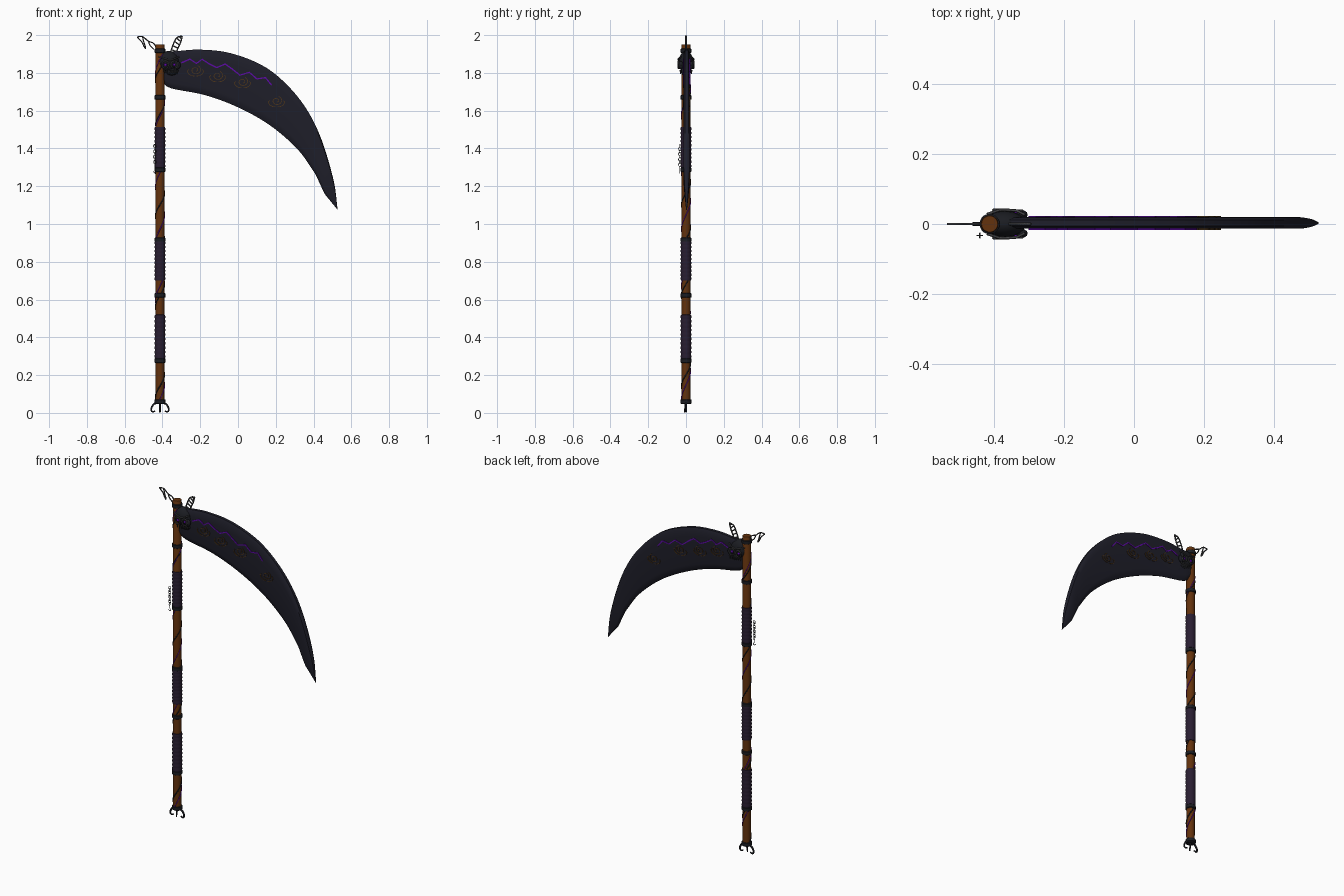
import bpy, bmesh, math
from mathutils import Vector

old = bpy.data.objects.get("Cube")
if old:
    bpy.data.objects.remove(old)


def material(name, r, g, b):
    m = bpy.data.materials.new(name)
    m.use_nodes = True
    m.diffuse_color = (r, g, b, 1)
    bsdf = next(n for n in m.node_tree.nodes if n.type == 'BSDF_PRINCIPLED')
    bsdf.inputs["Base Color"].default_value = (r, g, b, 1)
    return m


WOOD = material("brown wood", .125, .032, .004)
STEEL = material("dark blade steel", .0135, .0135, .023)
IRON = material("black iron", .011, .012, .016)
WRAP = material("purple leather", .022, .013, .031)
GLOW = material("violet glow", .11, .003, .38)
BRONZE = material("dull bronze", .075, .036, .01)
BONE = material("grey bone", .055, .055, .058)

POLE_X = -.413


def finish(name, bm, mat):
    bmesh.ops.recalc_face_normals(bm, faces=bm.faces)
    me = bpy.data.meshes.new(name)
    bm.to_mesh(me)
    bm.free()
    ob = bpy.data.objects.new(name, me)
    bpy.context.collection.objects.link(ob)
    me.materials.append(mat)
    bpy.context.view_layer.objects.active = ob
    bpy.ops.object.select_all(action='DESELECT')
    ob.select_set(True)
    bpy.ops.object.shade_smooth_by_angle(angle=math.radians(40))


def loft(bm, rings):
    """Skin closed rings of points and cap both ends."""
    rows = [[bm.verts.new(p) for p in ring] for ring in rings]
    n = len(rows[0])
    for a, b in zip(rows, rows[1:]):
        for i in range(n):
            j = (i + 1) % n
            bm.faces.new((a[i], a[j], b[j], b[i]))
    bm.faces.new(rows[0])
    bm.faces.new(rows[-1])


def lathe(name, profile, mat, sides=20):
    """Turn (radius, height) pairs around the pole axis."""
    bm = bmesh.new()
    angles = [math.tau * i / sides for i in range(sides)]
    loft(bm, [[(POLE_X + r * math.cos(a), r * math.sin(a), z) for a in angles] for r, z in profile])
    finish(name, bm, mat)


def ribbons(name, paths, y, half, mat):
    """Thin flat plates following (x, z) paths on a blade face."""
    bm = bmesh.new()
    for path in paths:
        pts = [Vector(p) for p in path]
        rings = []
        for i, p in enumerate(pts):
            d = (pts[min(i + 1, len(pts) - 1)] - pts[max(i - 1, 0)]).normalized()
            n = Vector((-d.y, d.x)) * half
            a, b = p + n, p - n
            rings.append([(a.x, y - .002, a.y), (a.x, y + .002, a.y),
                          (b.x, y + .002, b.y), (b.x, y - .002, b.y)])
        loft(bm, rings)
    finish(name, bm, mat)


def strand(name, paths, depth, mat, taper=1.0):
    """Round strands through lists of points, as one object."""
    cu = bpy.data.curves.new(name, 'CURVE')
    cu.dimensions = '3D'
    cu.bevel_depth = depth
    cu.bevel_resolution = 1
    cu.use_fill_caps = True
    for pts in paths:
        sp = cu.splines.new('POLY')
        sp.points.add(len(pts) - 1)
        for i, p in enumerate(pts):
            sp.points[i].co = (*p, 1)
            sp.points[i].radius = 1 + (taper - 1) * i / (len(pts) - 1)
    cu.materials.append(mat)
    bpy.context.collection.objects.link(bpy.data.objects.new(name, cu))


def smooth_path(pts, steps=6):
    """Catmull-Rom interpolation."""
    pts = [Vector(p) for p in pts]
    p = [2 * pts[0] - pts[1]] + pts + [2 * pts[-1] - pts[-2]]
    out = []
    for i in range(1, len(p) - 2):
        a, b, c, d = p[i - 1:i + 3]
        for k in range(steps):
            t = k / steps
            out.append(.5 * (2 * b + (c - a) * t + (2 * a - 5 * b + 4 * c - d) * t * t
                             + (3 * b - a - 3 * c + d) * t ** 3))
    return out + [pts[-1]]


def ball(name, centre, size, mat, segs=16):
    bm = bmesh.new()
    bmesh.ops.create_uvsphere(bm, u_segments=segs, v_segments=segs // 2 + 2, radius=1)
    bmesh.ops.scale(bm, vec=size, verts=bm.verts)
    bmesh.ops.translate(bm, vec=centre, verts=bm.verts)
    finish(name, bm, mat)


def circle(cx, y, cz, rx, rz, n=14):
    return [(cx + rx * math.cos(math.tau * i / n), y, cz + rz * math.sin(math.tau * i / n))
            for i in range(n + 1)]


# Pole, collars and grips
lathe("pole", [(.023, .05), (.024, 1), (.025, 1.945), (.023, 1.949)], WOOD)
for i, z in enumerate((.06, .277, .622, .917, 1.287, 1.67, 1.917)):
    lathe(f"collar_{i}", [(.025, z - .012), (.029, z - .009), (.029, z + .009), (.025, z + .012)], IRON)
for i, (lo, hi) in enumerate(((.287, .52), (.7, .91), (1.297, 1.515))):
    n = 10
    profile = [(.023, lo)]
    for k in range(n):
        z, h = lo + (hi - lo) * k / n, (hi - lo) / n
        profile += [(.0272, z + .05 * h), (.028, z + .3 * h), (.028, z + .7 * h), (.0272, z + .95 * h)]
    lathe(f"grip_{i}", profile + [(.023, hi)], WRAP)


# Vines spiralling over the bare wood
def helix(lo, hi, pitch, phase, r=.0245):
    n = max(8, int((hi - lo) / pitch * 16))
    pts = []
    for i in range(n + 1):
        z = lo + (hi - lo) * i / n
        a = phase + math.tau * z / pitch
        pts.append((POLE_X + r * math.cos(a), r * math.sin(a), z))
    return pts


gaps = ((.07, .27), (.525, .615), (.63, .7), (.93, 1.28), (1.52, 1.66), (1.68, 1.9))
strand("dark_vine", [helix(a, b, .24, 1.0) for a, b in gaps], .0032, IRON)
strand("violet_vine", [helix(a, b, .3, 3.2) for a, b in gaps], .0025, GLOW)

# Blade lofted between its back and its cutting edge
back = smooth_path([(-.39, 1.905), (-.33, 1.914), (-.2, 1.923), (-.034, 1.903), (.155, 1.824),
                    (.315, 1.675), (.425, 1.49), (.503, 1.245), (.528, 1.074)])
edge = smooth_path([(-.4, 1.75), (-.352, 1.718), (-.177, 1.683), (-.003, 1.619), (.167, 1.524),
                    (.315, 1.396), (.41, 1.264)])
edge += [Vector((.41, 1.264)).lerp(Vector((.458, 1.16)), k / 6) for k in range(1, 7)]
edge += [Vector((.458, 1.16)).lerp(Vector((.528, 1.074)), k / 6) for k in range(1, 7)]
BLADE_Y = .003
section = ((0, .009), (.06, .0155), (.2, .0165), (.85, .0155), (.93, .011), (1, .0015))
loop = [(t, -w) for t, w in section] + [(t, w) for t, w in reversed(section)]
rings = []
for i, (u, v) in enumerate(zip(back, edge)):
    thin = min(1, .15 + (len(back) - 1 - i) / 9)
    rings.append([(u.lerp(v, t).x, BLADE_Y + w * thin, u.lerp(v, t).y) for t, w in loop])
bm = bmesh.new()
loft(bm, rings)
bmesh.ops.remove_doubles(bm, verts=bm.verts, dist=.0002)
finish("blade", bm, STEEL)

# Glowing crack and bronze scrolls on both faces of the blade
crack = [(-.3, 1.853), (-.255, 1.873), (-.22, 1.85), (-.19, 1.872), (-.15, 1.846), (-.112, 1.828),
         (-.068, 1.847), (-.03, 1.82), (.01, 1.788), (.06, 1.803), (.1, 1.768), (.145, 1.775), (.178, 1.735)]
scrolls = []
for cx, cz in ((-.225, 1.815), (-.108, 1.785), (.024, 1.753), (.204, 1.652)):
    spiral = []
    for k in range(25):
        a, r = k * .36 - 1.2, .008 + .022 * k / 24
        spiral.append((cx + r * math.cos(a), cz + .85 * r * math.sin(a)))
    scrolls.append(spiral)
    for s in (-1, 1):
        scrolls.append([(cx + s * dx, cz + dz) for dx, dz in
                        ((.006, -.032), (.022, -.03), (.038, -.02), (.043, -.006), (.036, .003))])
for side, y in (("front", -.0145), ("back", .0205)):
    ribbons(f"crack_{side}", [crack], y, .0036, GLOW)
    ribbons(f"scrolls_{side}", scrolls, y, .0018, BRONZE)

# Skull clasp holding the blade
ball("skull", (-.37, 0, 1.86), (.06, .038, .056), IRON)
ball("skull_jaw", (-.35, 0, 1.81), (.04, .027, .027), IRON, 12)
for side, s in (("front", -1), ("back", 1)):
    ball(f"cheek_{side}", (-.322, s * .027, 1.84), (.018, .013, .022), IRON, 12)
    sockets = [circle(x, s * y, 1.843, .018, .02) for x, y in ((-.384, .04), (-.337, .038))]
    strand(f"eye_rims_{side}", sockets, .004, BONE)
    for i, (x, y) in enumerate(((-.384, .036), (-.337, .034))):
        ball(f"eye_{side}_{i}", (x, s * y, 1.843), (.008, .006, .008), GLOW, 8)
    teeth = [[(-.39 + .014 * k, s * .031, 1.815), (-.39 + .014 * k, s * .029, 1.794)] for k in range(6)]
    strand(f"teeth_{side}", teeth, .0045, BONE, .4)
    strand(f"brow_{side}", [[(-.42, s * .028, 1.885), (-.385, s * .04, 1.875), (-.36, s * .04, 1.866),
                             (-.335, s * .038, 1.875), (-.312, s * .026, 1.885)]], .004, BONE)

# Branching antlers: an open fork on one side, a laddered horn on the other
fork = [smooth_path(p, 4) for p in (
    [(-.43, 0, 1.92), (-.445, 0, 1.955), (-.475, 0, 1.968), (-.505, 0, 1.992), (-.535, 0, 1.99)],
    [(-.533, 0, 1.988), (-.51, 0, 1.965), (-.498, 0, 1.94), (-.488, 0, 1.928)],
    [(-.505, 0, 1.99), (-.5, 0, 1.968), (-.488, 0, 1.93)],
    [(-.475, 0, 1.968), (-.465, 0, 1.945), (-.445, 0, 1.925)])]
strand("fork_antler", fork, .0035, BONE)
left = smooth_path([(-.36, 0, 1.9), (-.345, 0, 1.945), (-.325, 0, 1.985), (-.295, 0, 1.996)], 4)
right = smooth_path([(-.335, 0, 1.895), (-.318, 0, 1.93), (-.303, 0, 1.965), (-.295, 0, 1.996)], 4)
rungs = [[a, b] for a, b in list(zip(left, right))[2:-1:2]]
strand("ladder_antler", [left, right] + rungs, .004, BONE)

# Small chain hanging beside the upper grip
links = []
for k in range(8):
    ring = circle(-.441, -.033, 1.412 - k * .014, .007, .0095, 10)
    if k % 2:
        ring = [(-.441, -.033 + x + .441, z) for x, _, z in ring]
    links.append(ring)
links.append([(-.441, -.033, 1.305), (-.441, -.033, 1.288), (-.433, -.033, 1.277),
              (-.441, -.033, 1.27), (-.45, -.033, 1.278)])
strand("chain", links, .0018, BONE)

# Claws at the foot
claws = [smooth_path([(POLE_X + s * x, 0, z) for x, z in
                      ((.012, .055), (.034, .045), (.047, .02), (.04, .006), (.025, .01))], 4)
         for s in (-1, 1)]
claws.append([(POLE_X, 0, .055), (POLE_X, -.004, .03), (POLE_X, -.008, .003)])
strand("foot_claws", claws, .0065, IRON, .6)
